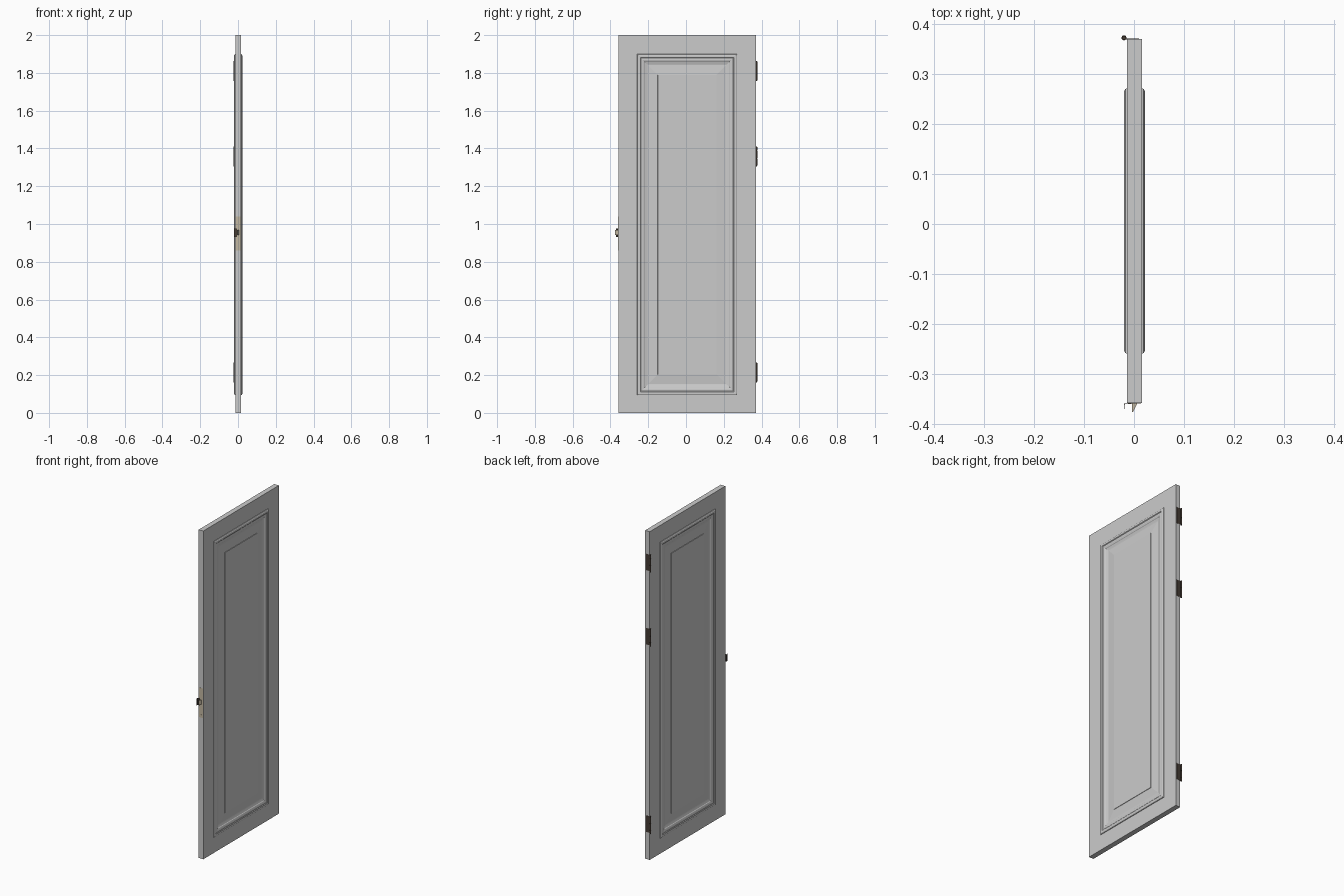
import bpy, bmesh, math
from mathutils import Matrix, Vector

if "Cube" in bpy.data.objects:
    bpy.data.objects.remove(bpy.data.objects["Cube"])

CX, CY = 0.001, 0.006          # slab centre
HX, HY = 0.0155, 0.364         # slab half thickness / half width
EDGE = CY - HY                 # latch edge of the door


def material(name, rgb):
    m = bpy.data.materials.new(name)
    m.diffuse_color = (*rgb, 1)
    m.use_nodes = True
    m.node_tree.nodes["Principled BSDF"].inputs["Base Color"].default_value = m.diffuse_color
    return m


dark = material("dark_bronze", (0.06, 0.045, 0.035))
brass = material("aged_brass", (0.55, 0.48, 0.36))


def finish(bm, name, mat=None, smooth=None):
    bmesh.ops.recalc_face_normals(bm, faces=bm.faces)
    me = bpy.data.meshes.new(name)
    bm.to_mesh(me)
    bm.free()
    ob = bpy.data.objects.new(name, me)
    bpy.context.collection.objects.link(ob)
    if mat:
        me.materials.append(mat)
    if smooth:
        bpy.ops.object.select_all(action='DESELECT')
        ob.select_set(True)
        bpy.context.view_layer.objects.active = ob
        bpy.ops.object.shade_smooth_by_angle(angle=math.radians(smooth))
    return ob


def box(bm, x0, x1, y0, y1, z0, z1):
    mat = Matrix.LocRotScale(((x0 + x1) / 2, (y0 + y1) / 2, (z0 + z1) / 2), None,
                             Vector((x1 - x0, y1 - y0, z1 - z0)))
    bmesh.ops.create_cube(bm, size=1, matrix=mat)


def cyl(bm, loc, r, depth, axis='Z', seg=20):
    rot = Matrix.Rotation(math.pi / 2, 4, 'X') if axis == 'Y' else Matrix()
    bmesh.ops.create_cone(bm, cap_ends=True, segments=seg, radius1=r, radius2=r,
                          depth=depth, matrix=Matrix.Translation(loc) @ rot)


def prism(bm, pts, z0, z1):
    lo = [bm.verts.new((x, y, z0)) for x, y in pts]
    hi = [bm.verts.new((x, y, z1)) for x, y in pts]
    bm.faces.new(lo)
    bm.faces.new(hi)
    for i in range(len(pts)):
        j = (i + 1) % len(pts)
        bm.faces.new((lo[i], lo[j], hi[j], hi[i]))


# Door slab: moulding profile (inset, height) swept as rectangles on both faces
PROFILE = [(0, 0), (0.001, 0.003), (0.006, 0.006), (0.017, 0.006), (0.021, 0.003),
           (0.030, 0.0035), (0.039, 0.001), (0.042, -0.002), (0.053, -0.005),
           (0.058, -0.006), (0.109, -0.001), (0.110, 0.001)]
bm = bmesh.new()


def ring(x, hy, z0, z1):
    return [bm.verts.new((x, CY + y, z))
            for y, z in ((-hy, z0), (hy, z0), (hy, z1), (-hy, z1))]


def bridge(a, b):
    for i in range(4):
        j = (i + 1) % 4
        bm.faces.new((a[i], a[j], b[j], b[i]))


outer = []
for side in (-1, 1):
    prev = ring(CX + side * HX, HY, 0, 2)
    outer.append(prev)
    for inset, h in PROFILE:
        cur = ring(CX + side * (HX + h), 0.265 - inset, 0.094 + inset, 1.899 - inset)
        bridge(prev, cur)
        prev = cur
    bm.faces.new(prev)
bridge(*outer)
finish(bm, "door_slab")

# Hinges: segmented knuckle barrel with tips and a leaf let into the edge
for n, z in enumerate((0.215, 1.358, 1.81)):
    bm = bmesh.new()
    for k in range(5):
        cyl(bm, (-0.02, 0.3725, z - 0.04 + k * 0.02), 0.005, 0.0192)
    cyl(bm, (-0.02, 0.3725, z), 0.0035, 0.106)
    box(bm, -0.02, 0.010, CY + HY - 0.001, CY + HY + 0.0008, z - 0.05, z + 0.05)
    finish(bm, f"hinge_{n + 1}", dark, 40)

# Lock faceplate on the latch edge
bm = bmesh.new()
box(bm, CX - 0.013, CX + 0.013, EDGE - 0.0008, EDGE + 0.001, 0.86, 1.04)
finish(bm, "latch_faceplate", brass)

# Faceplate screws
bm = bmesh.new()
for z in (0.875, 1.025):
    cyl(bm, (CX, EDGE - 0.0005, z), 0.004, 0.002, 'Y', 16)
finish(bm, "faceplate_screws", brass, 40)

# Strike lip: thin L-shaped strip bent outward at the door face
bm = bmesh.new()
y = EDGE - 0.0008
prism(bm, [(-0.005, y), (-0.005, y - 0.0015), (-0.0175, y - 0.0015), (-0.0188, y - 0.003),
           (-0.0188, -0.370), (-0.0203, -0.370), (-0.0203, y - 0.001), (-0.019, y)],
      0.932, 0.975)
finish(bm, "strike_lip", dark)

# Bevelled latch bolt
bm = bmesh.new()
prism(bm, [(-0.004, EDGE), (-0.004, -0.3765), (-0.002, -0.3765), (0.007, EDGE)],
      0.942, 0.968)
finish(bm, "latch_bolt", brass)
